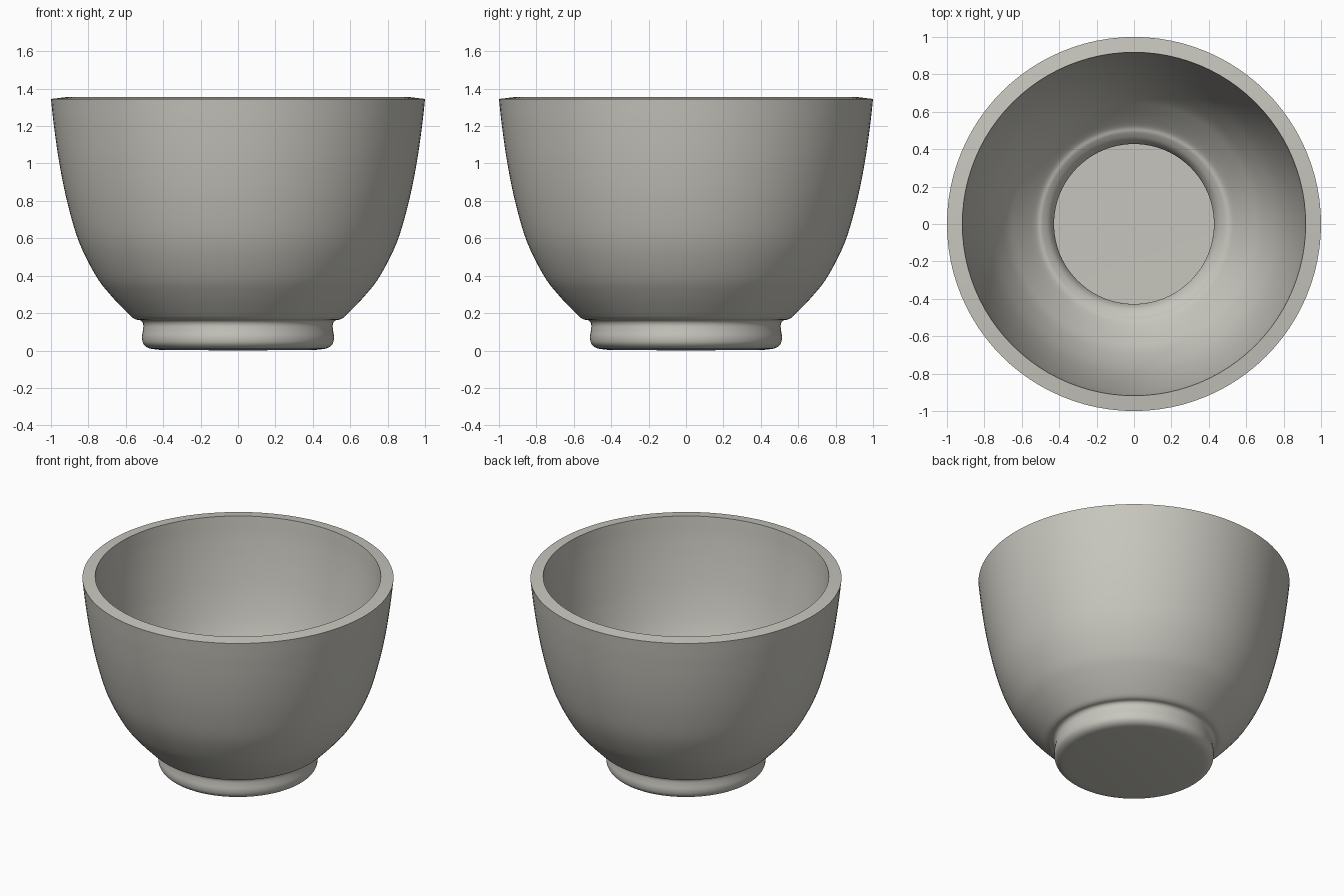
import bpy, bmesh, math
from mathutils import Vector

if "Cube" in bpy.data.objects:
    bpy.data.objects.remove(bpy.data.objects["Cube"])

SEGMENTS = 96


def smooth_path(points, steps=5):
    """Catmull-Rom curve through (radius, height) points."""
    p = [Vector(q) for q in points]
    p = [2 * p[0] - p[1]] + p + [2 * p[-1] - p[-2]]
    out = []
    for a, b, c, d in zip(p, p[1:], p[2:], p[3:]):
        for i in range(steps):
            t = i / steps
            out.append(0.5 * (2 * b + (c - a) * t + (2 * a - 5 * b + 4 * c - d) * t * t
                              + (3 * b - a - 3 * c + d) * t ** 3))
    return out + [p[-2]]


def lathe(name, profile, material):
    """Spin a profile about z; both ends lie on the axis."""
    bm = bmesh.new()
    verts = [bm.verts.new((q[0], 0, q[1])) for q in profile]
    edges = [bm.edges.new(e) for e in zip(verts, verts[1:])]
    bmesh.ops.spin(bm, geom=verts + edges, cent=(0, 0, 0), axis=(0, 0, 1),
                   angle=math.tau, steps=SEGMENTS)
    bmesh.ops.remove_doubles(bm, verts=bm.verts, dist=0.0002)
    bmesh.ops.recalc_face_normals(bm, faces=bm.faces)
    mesh = bpy.data.meshes.new(name)
    bm.to_mesh(mesh)
    bm.free()
    mesh.materials.append(material)
    obj = bpy.data.objects.new(name, mesh)
    bpy.context.collection.objects.link(obj)
    bpy.context.view_layer.objects.active = obj
    obj.select_set(True)
    bpy.ops.object.shade_smooth_by_angle(angle=math.radians(40))
    return obj


clay = bpy.data.materials.new("grey_clay")
clay.diffuse_color = (0.57, 0.56, 0.51, 1)
clay.use_nodes = True
clay.node_tree.nodes["Principled BSDF"].inputs["Base Color"].default_value = clay.diffuse_color

# Outer side: rounded foot, undercut neck, flaring wall
outer = smooth_path([(0.42, 0.004), (0.475, 0.012), (0.505, 0.035), (0.513, 0.07),
                     (0.508, 0.11), (0.507, 0.14), (0.52, 0.16), (0.553, 0.169),
                     (0.59, 0.2), (0.68, 0.295), (0.76, 0.4), (0.85, 0.58),
                     (0.912, 0.79), (0.955, 1.0), (0.984, 1.2), (1.0, 1.345)])

# Inner side: same wall offset inwards, stepping down into the foot
inner = smooth_path([(0.918, 1.355), (0.904, 1.21), (0.876, 1.02), (0.834, 0.81),
                     (0.776, 0.615), (0.694, 0.447), (0.62, 0.35), (0.53, 0.256),
                     (0.49, 0.236), (0.452, 0.205), (0.43, 0.16), (0.428, 0.12),
                     (0.431, 0.085)])

# Closed lathe profile with a flat base, flat rim and flat floor
lathe("bowl", [(0, 0)] + outer + inner + [(0, 0.083)], clay)
